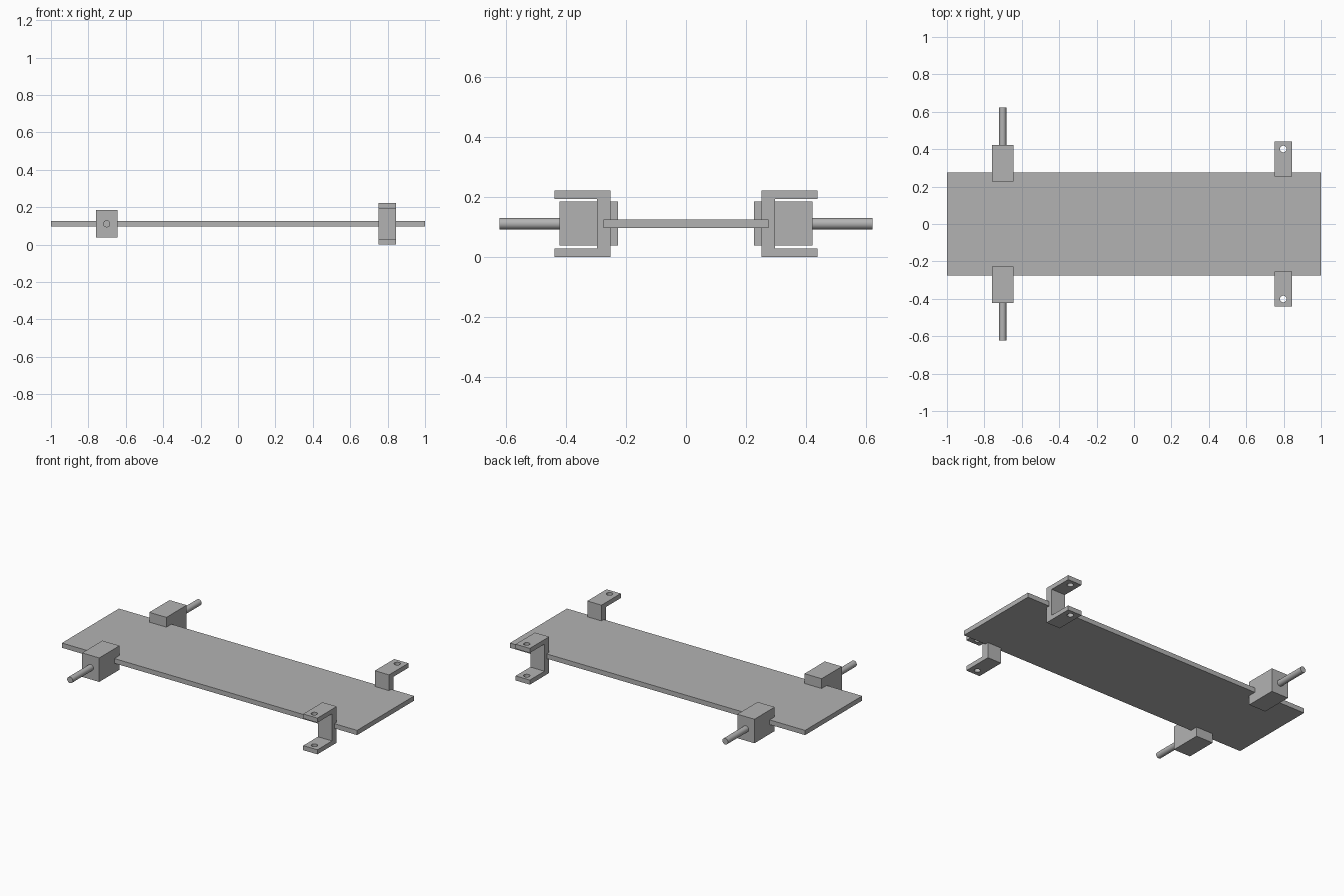
import bpy
import bmesh
from math import pi
from mathutils import Matrix, Vector

cube = bpy.data.objects.get("Cube")
if cube:
    bpy.data.objects.remove(cube)

grey = bpy.data.materials.new("plain_grey")
grey.use_nodes = True
colour = (0.45, 0.45, 0.45, 1)
grey.diffuse_color = colour
grey.node_tree.nodes["Principled BSDF"].inputs["Base Color"].default_value = colour

MID_Z = 0.111


def finish(name, bm):
    """Turn a bmesh into a grey object."""
    bmesh.ops.recalc_face_normals(bm, faces=bm.faces)
    mesh = bpy.data.meshes.new(name)
    bm.to_mesh(mesh)
    bm.free()
    mesh.materials.append(grey)
    obj = bpy.data.objects.new(name, mesh)
    bpy.context.collection.objects.link(obj)
    return obj


def box(name, centre, size):
    bm = bmesh.new()
    bmesh.ops.create_cube(bm, size=1, matrix=Matrix.Translation(centre) @ Matrix.Diagonal((*size, 1)))
    return finish(name, bm)


def cylinder(name, centre, radius, length, axis):
    bm = bmesh.new()
    turn = Matrix.Rotation(pi / 2, 4, "X") if axis == "Y" else Matrix()
    bmesh.ops.create_cone(bm, cap_ends=True, segments=32, radius1=radius, radius2=radius,
                          depth=length, matrix=Matrix.Translation(centre) @ turn)
    return finish(name, bm)


def smooth(obj):
    bpy.ops.object.select_all(action="DESELECT")
    obj.select_set(True)
    bpy.context.view_layer.objects.active = obj
    bpy.ops.object.shade_smooth_by_angle()


def bracket(name, side):
    """C-shaped bracket, open outwards, with a pin hole through both flanges."""
    inner, web, outer = 0.253, 0.298, 0.44
    height, flange = 0.222, 0.028
    profile = [(inner, 0), (outer, 0), (outer, flange), (web, flange),
               (web, height - flange), (outer, height - flange), (outer, height), (inner, height)]
    bm = bmesh.new()
    face = bm.faces.new([bm.verts.new((0.75, side * y, z)) for y, z in profile])
    extruded = bmesh.ops.extrude_face_region(bm, geom=[face])["geom"]
    verts = [v for v in extruded if isinstance(v, bmesh.types.BMVert)]
    bmesh.ops.translate(bm, verts=verts, vec=Vector((0.096, 0, 0)))
    obj = finish(name, bm)

    cutter = cylinder("hole_cutter", (0.798, side * 0.401, MID_Z), 0.018, 0.4, "Z")
    cutter.hide_render = True
    cut = obj.modifiers.new("pin_holes", "BOOLEAN")
    cut.operation = "DIFFERENCE"
    cut.solver = "EXACT"
    cut.object = cutter
    bpy.context.view_layer.objects.active = obj
    bpy.ops.object.modifier_apply(modifier=cut.name)
    bpy.data.objects.remove(cutter)
    smooth(obj)


# Flat main plate
box("main_plate", (0, 0, MID_Z), (2, 0.552, 0.029))

for label, side in (("front", -1), ("back", 1)):
    # Block with a round shaft pointing outwards
    box(label + "_block", (-0.702, side * 0.325, MID_Z + 0.001), (0.116, 0.196, 0.147))
    smooth(cylinder(label + "_shaft", (-0.702, side * 0.518, MID_Z), 0.019, 0.21, "Y"))
    # Bracket at the other end
    bracket(label + "_bracket", side)
